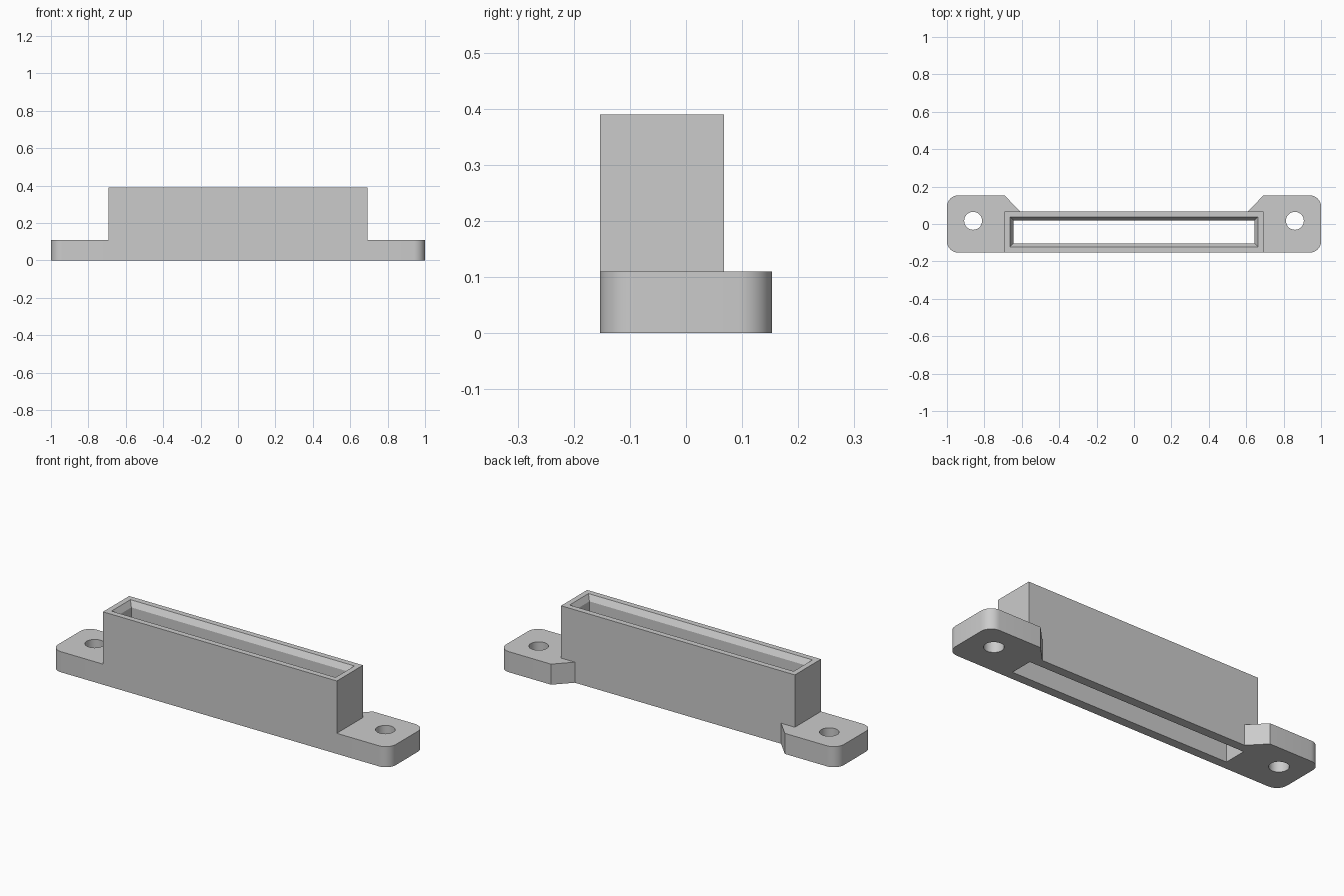
import bpy
import bmesh
from math import radians, cos, sin, tau

cube = bpy.data.objects.get("Cube")
if cube:
    bpy.data.objects.remove(cube, do_unlink=True)

grey = bpy.data.materials.new("light grey plastic")
grey.diffuse_color = (0.6, 0.6, 0.6, 1)
grey.use_nodes = True
grey.node_tree.nodes["Principled BSDF"].inputs["Base Color"].default_value = (0.6, 0.6, 0.6, 1)

FRONT, BACK = -0.153, 0.153
SHROUD_BACK, SHROUD_X = 0.068, 0.692
FLANGE_H, HEIGHT = 0.11, 0.39
MID_Y = (FRONT + SHROUD_BACK) / 2


def loft(name, rings):
    """Closed solid through rings of (points, z), bottom to top, counter-clockwise."""
    bm = bmesh.new()
    loops = [[bm.verts.new((x, y, z)) for x, y in pts] for pts, z in rings]
    n = len(loops[0])
    bm.faces.new(loops[0][::-1])
    bm.faces.new(loops[-1])
    for a, b in zip(loops, loops[1:]):
        for i in range(n):
            j = (i + 1) % n
            bm.faces.new((a[i], a[j], b[j], b[i]))
    mesh = bpy.data.meshes.new(name)
    bm.to_mesh(mesh)
    bm.free()
    mesh.materials.append(grey)
    obj = bpy.data.objects.new(name, mesh)
    bpy.context.collection.objects.link(obj)
    return obj


def rect(hx, hy):
    return [(sx * hx, MID_Y + sy * hy) for sx, sy in ((-1, -1), (1, -1), (1, 1), (-1, 1))]


def arc(cx, cy, r, start, sweep, steps):
    return [(cx + r * cos(start + sweep * i / steps), cy + r * sin(start + sweep * i / steps))
            for i in range(steps + 1)]


def combine(target, tool, operation):
    bpy.context.view_layer.objects.active = target
    mod = target.modifiers.new("combine", "BOOLEAN")
    mod.object, mod.operation, mod.solver = tool, operation, "EXACT"
    bpy.ops.object.modifier_apply(modifier=mod.name)
    bpy.data.objects.remove(tool, do_unlink=True)


# Mounting base: rounded ears with angled inner corners, mirrored across x
R = 0.06
half = (arc(1 - R, FRONT + R, R, -tau / 4, tau / 4, 8)
        + arc(1 - R, BACK - R, R, 0, tau / 4, 8)
        + [(SHROUD_X, BACK), (0.61, SHROUD_BACK)])
outline = half + [(-x, y) for x, y in reversed(half)]
housing = loft("connector_housing", [(outline, 0), (outline, FLANGE_H)])

# Tall rectangular shroud
block = rect(SHROUD_X, (SHROUD_BACK - FRONT) / 2)
combine(housing, loft("shroud", [(block, 0), (block, HEIGHT)]), "UNION")

# Through slot with a bevelled mouth
throat, mouth = rect(0.645, 0.062), rect(0.663, 0.08)
combine(housing, loft("slot_cutter", [(throat, -0.1), (throat, HEIGHT - 0.03),
                                      (mouth, HEIGHT), (mouth, HEIGHT + 0.1)]), "DIFFERENCE")

# Screw holes in the ears
for side in (-1, 1):
    ring = arc(side * 0.86, 0.017, 0.048, 0, tau, 32)[:-1]
    combine(housing, loft("screw_hole_cutter", [(ring, -0.1), (ring, 0.3)]), "DIFFERENCE")

# Smooth the rounded corners and holes, keep edges crisp
bpy.ops.object.select_all(action="DESELECT")
housing.select_set(True)
bpy.context.view_layer.objects.active = housing
bpy.ops.object.shade_smooth_by_angle(angle=radians(25))
